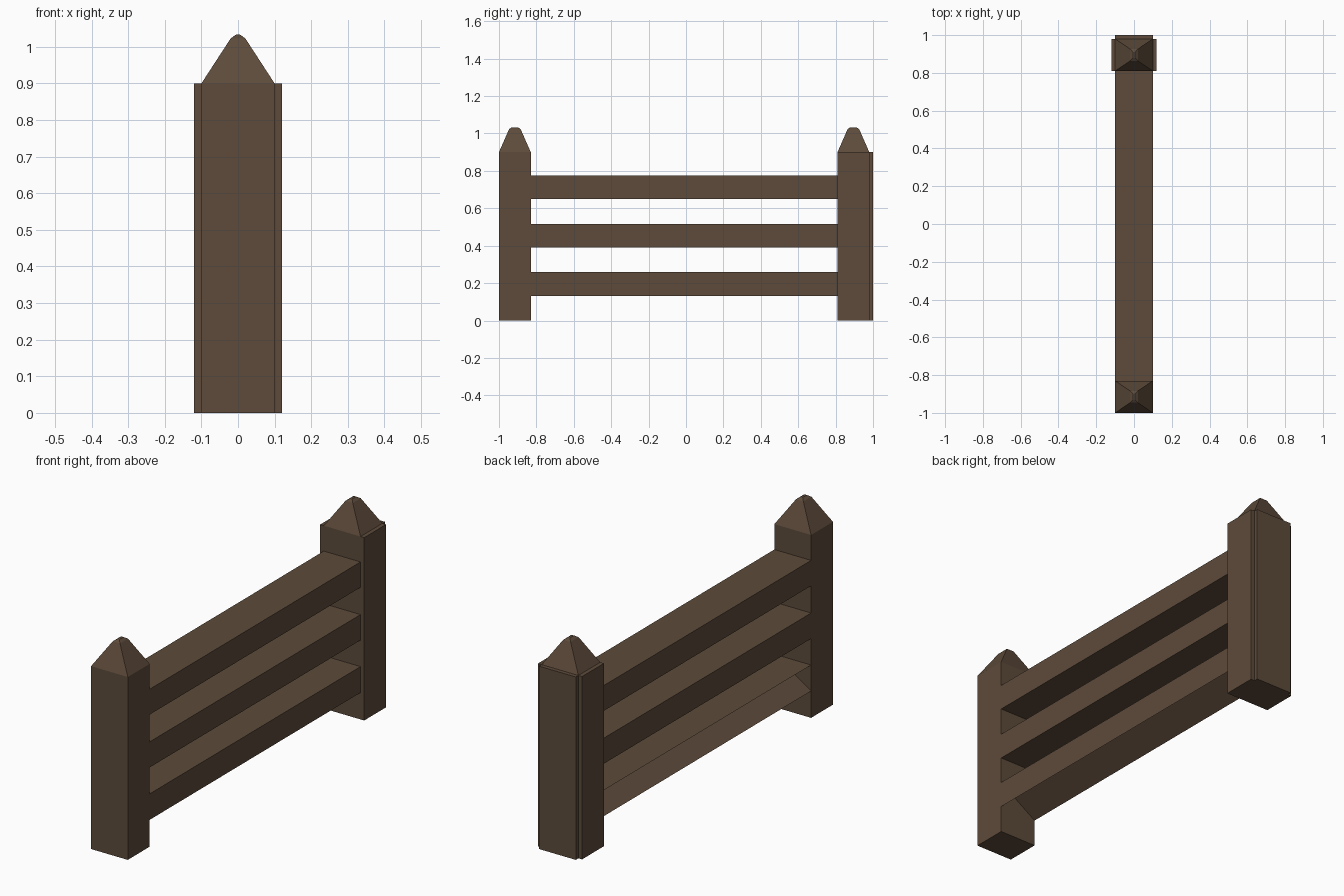
import bpy, bmesh

if "Cube" in bpy.data.objects:
    bpy.data.objects.remove(bpy.data.objects["Cube"])

wood = bpy.data.materials.new("dark_wood")
wood.diffuse_color = (0.11, 0.07, 0.043, 1)
wood.use_nodes = True
wood.node_tree.nodes["Principled BSDF"].inputs["Base Color"].default_value = wood.diffuse_color

W = 0.10        # half width of posts and rails
D = 0.085       # half depth of posts
POST_H = 0.90


def finish(name, bm, fix_normals=True):
    if fix_normals:
        bmesh.ops.recalc_face_normals(bm, faces=bm.faces[:])
    me = bpy.data.meshes.new(name)
    bm.to_mesh(me)
    bm.free()
    me.materials.append(wood)
    ob = bpy.data.objects.new(name, me)
    bpy.context.collection.objects.link(ob)
    return ob


def loft(name, rings, cap_bottom=True):
    """Skin a stack of closed rings that have equal point counts."""
    bm = bmesh.new()
    loops = [[bm.verts.new(p) for p in ring] for ring in rings]
    n = len(loops[0])
    for a, b in zip(loops, loops[1:]):
        for i in range(n):
            j = (i + 1) % n
            bm.faces.new((a[i], a[j], b[j], b[i]))
    if cap_bottom:
        bm.faces.new(loops[0][::-1])
    bm.faces.new(loops[-1])
    return finish(name, bm)


def rect(hx, hy, cy, z):
    return [(-hx, cy - hy, z), (hx, cy - hy, z), (hx, cy + hy, z), (-hx, cy + hy, z)]


def pointed_top(name, cy):
    # Pyramid with a blunted tip
    loft(name, [rect(W, D, cy, POST_H), rect(0.02, 0.031, cy, 1.023),
                rect(0.006, 0.016, cy, 1.033)], cap_bottom=False)


# Front post: plain square
front_y = -1 + D
loft("front_post", [rect(W, D, front_y, z) for z in (0, POST_H)])
pointed_top("front_post_top", front_y)

# Back post: outer sides raised, leaving notched corners
back_y = 0.98 - D
y0, y1, s = back_y - D, back_y + D, 0.02
half = [(W + s, y0), (W + s, y1), (W, y1), (W, y1 + s)]
outline = half + [(-x, y) for x, y in reversed(half)]
loft("back_post", [[(x, y, z) for x, y in outline] for z in (0, POST_H)])
pointed_top("back_post_top", back_y)

# Rails between the inner post faces
ya, yb = front_y + D, y0


def rail(name, profile, closed=True):
    bm = bmesh.new()
    a = [bm.verts.new((x, ya, z)) for x, z in profile]
    b = [bm.verts.new((x, yb, z)) for x, z in profile]
    n = len(profile)
    for i in range(n if closed else n - 1):
        j = (i + 1) % n
        bm.faces.new((a[i], a[j], b[j], b[i]))
    return bm


for name, lo, hi in (("middle_rail", 0.39, 0.516), ("upper_rail", 0.65, 0.775)):
    finish(name, rail(name, [(-W, lo), (W, lo), (W, hi), (-W, hi)]))

# Lower rail: top and right side boards with a diagonal brace board
lo, hi = 0.132, 0.26
bm = rail("lower_rail", [(W, lo), (W, hi), (-W, hi)], closed=False)
finish("lower_rail", bm, False)
bm = rail("lower_rail_diagonal", [(W, hi), (-W, lo)], closed=False)
finish("lower_rail_diagonal", bm, False)
